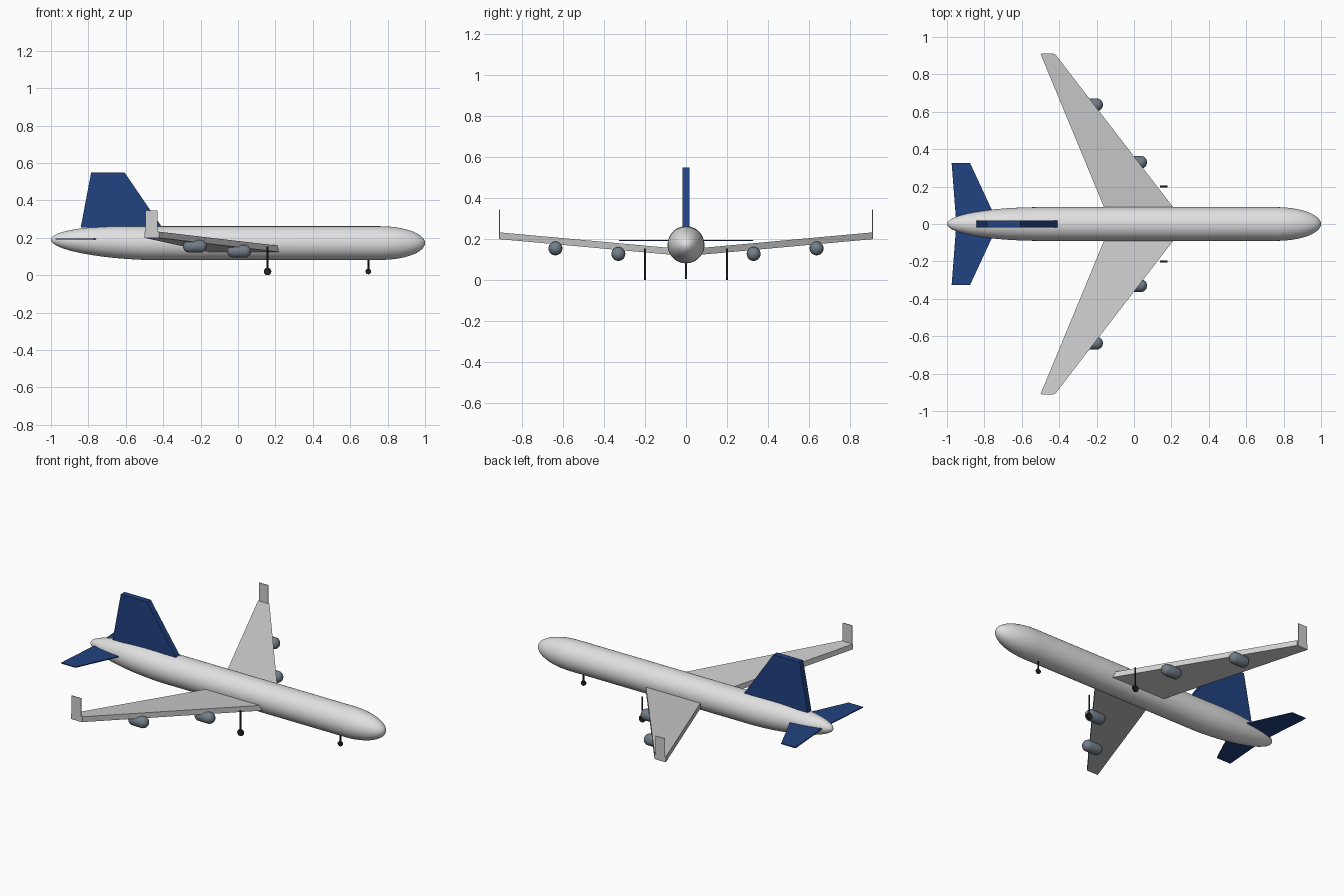
import bpy, bmesh, math
from mathutils import Matrix, Vector

if "Cube" in bpy.data.objects:
    bpy.data.objects.remove(bpy.data.objects["Cube"])


def material(name, rgb):
    m = bpy.data.materials.new(name)
    m.use_nodes = True
    col = (*rgb, 1.0)
    m.diffuse_color = col
    m.node_tree.nodes["Principled BSDF"].inputs["Base Color"].default_value = col
    return m


WHITE = material("fuselage white", (0.75, 0.75, 0.75))
GREY = material("wing grey", (0.62, 0.62, 0.62))
BLUE = material("tail blue", (0.015, 0.055, 0.22))
STEEL = material("engine steel", (0.17, 0.21, 0.25))
BLACK = material("gear black", (0.015, 0.015, 0.015))


def finish(bm, name, mat, smooth=False):
    bmesh.ops.recalc_face_normals(bm, faces=bm.faces)
    me = bpy.data.meshes.new(name)
    bm.to_mesh(me)
    bm.free()
    me.materials.append(mat)
    ob = bpy.data.objects.new(name, me)
    bpy.context.collection.objects.link(ob)
    if smooth:
        bpy.ops.object.select_all(action='DESELECT')
        ob.select_set(True)
        bpy.context.view_layer.objects.active = ob
        bpy.ops.object.shade_smooth_by_angle(angle=math.radians(40))
    return ob


def loft(name, stations, mat, y=0.0, sides=40):
    """Round body along x; each station is (x, centre z, radius)."""
    bm = bmesh.new()
    rings = []
    for x, z, r in stations:
        angles = [2 * math.pi * i / sides for i in range(sides)]
        rings.append([bm.verts.new((x, y + r * math.cos(a), z + r * math.sin(a)))
                      for a in angles])
    for a, b in zip(rings, rings[1:]):
        for i in range(sides):
            j = (i + 1) % sides
            bm.faces.new((a[i], a[j], b[j], b[i]))
    bm.faces.new(rings[0])
    bm.faces.new(rings[-1])
    return finish(bm, name, mat, True)


def slab(name, outline, thickness, mat):
    """Flat panel: an outline of points extruded along the thickness vector."""
    bm = bmesh.new()
    t = Vector(thickness)
    low = [bm.verts.new(p) for p in outline]
    high = [bm.verts.new(Vector(p) + t) for p in outline]
    bm.faces.new(low)
    bm.faces.new(high)
    n = len(low)
    for i in range(n):
        j = (i + 1) % n
        bm.faces.new((low[i], low[j], high[j], high[i]))
    return finish(bm, name, mat)


def cylinder(name, centre, radius, depth, mat, axis='Z', sides=24):
    bm = bmesh.new()
    rot = Matrix.Rotation(math.pi / 2, 4, 'X') if axis == 'Y' else Matrix()
    bmesh.ops.create_cone(bm, cap_ends=True, segments=sides, radius1=radius, radius2=radius,
                          depth=depth, matrix=Matrix.Translation(centre) @ rot)
    return finish(bm, name, mat, True)


def gear(name, x, y, top, radius):
    cylinder(name + "_strut", (x, y, (top + 0.02) / 2), 0.005, top - 0.02, BLACK, sides=12)
    cylinder(name + "_wheel", (x, y, 0.02), radius, 0.01, BLACK, 'Y')


# Fuselage: long tapering tail, straight barrel, rounded nose
R, Z, STEPS = 0.09, 0.172, 14
body = []
for i in range(STEPS + 1):
    a = max(0.02, i / STEPS * math.pi / 2)
    s = 1 - math.cos(a)
    body.append((-1 + 0.5 * s, Z + 0.018 * (1 - s), R * math.sin(a)))
for i in range(STEPS + 1):
    a = min(math.pi / 2 - 0.02, i / STEPS * math.pi / 2)
    body.append((0.76 + 0.24 * math.sin(a), Z, R * math.cos(a)))
loft("fuselage", body, WHITE)

# Tail fin
slab("tail_fin", [(-0.841, -0.018, 0.255), (-0.785, -0.018, 0.55),
                  (-0.607, -0.018, 0.55), (-0.405, -0.018, 0.255)], (0, 0.036, 0), BLUE)

for side, s in (("left", 1), ("right", -1)):
    # Swept wing with upward slope, and upright tip
    slab(side + "_wing", [(0.24, s * 0.05, 0.122), (-0.144, s * 0.05, 0.122),
                          (-0.5, s * 0.91, 0.2), (-0.423, s * 0.91, 0.2)],
         (0, 0, 0.033), GREY)
    slab(side + "_winglet", [(-0.494, s * 0.908, 0.2), (-0.431, s * 0.908, 0.2),
                             (-0.431, s * 0.908, 0.345), (-0.494, s * 0.908, 0.345)],
         (0, s * 0.004, 0), GREY)

    # Tailplane
    slab(side + "_tailplane", [(-0.725, 0, 0.19), (-0.95, 0, 0.19),
                               (-0.975, s * 0.327, 0.19), (-0.877, s * 0.327, 0.19)],
         (0, 0, 0.006), BLUE)

    # Capsule engines under the wing
    for place, x, y, z in (("inner", 0.006, 0.33, 0.128), ("outer", -0.23, 0.637, 0.155)):
        r, half = 0.034, 0.064
        pod = []
        for i in range(17):
            a = -math.pi / 2 + math.pi * i / 16
            a = max(-1.54, min(1.54, a))
            straight = (half - r) * (1 if i > 8 else -1 if i < 8 else 0)
            pod.append((x + straight + r * math.sin(a), z, r * math.cos(a)))
        loft(side + "_" + place + "_engine", pod, STEEL, s * y, 28)

    gear(side + "_main_gear", 0.158, s * 0.2, 0.155, 0.02)

gear("nose_gear", 0.697, 0, 0.1, 0.015)
